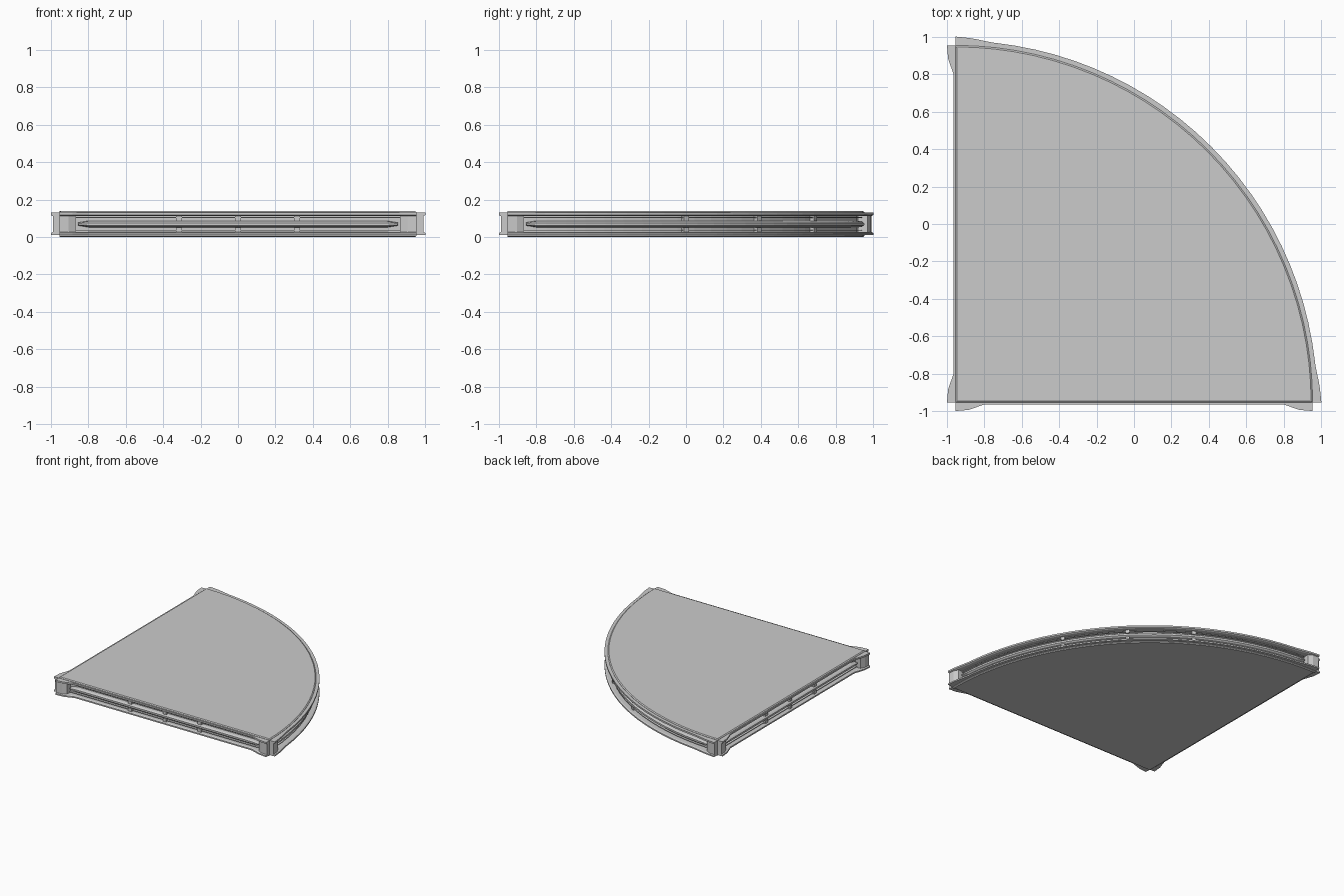
import bpy, bmesh, math

if "Cube" in bpy.data.objects:
    bpy.data.objects.remove(bpy.data.objects["Cube"])

C = 0.955          # half size of the straight-edged plate
R = 2 * C          # radius of the curved edge
ARC = R * math.pi / 2


# Each edge maps (distance along, offset outwards, height) to a point
def front(s, o, z):
    return (-C + s, -C - o, z)


def left(s, o, z):
    return (-C - o, C - s, z)


def curve(s, o, z):
    a = s / R
    return (-C + (R + o) * math.cos(a), -C + (R + o) * math.sin(a), z)


# name, mapping, length, rim offset, bracket offset, bracket taper end
EDGES = [("front", front, R, 0.010, 0.045, 0.155),
         ("left", left, R, 0.010, 0.045, 0.155),
         ("curved", curve, ARC, 0.025, 0.047, 0.20)]


def loft(name, rings):
    bm = bmesh.new()
    vs = [[bm.verts.new(p) for p in ring] for ring in rings]
    n = len(vs[0])
    for a, b in zip(vs, vs[1:]):
        for i in range(n):
            j = (i + 1) % n
            bm.faces.new((a[i], a[j], b[j], b[i]))
    bm.faces.new(vs[0])
    bm.faces.new(vs[-1])
    bmesh.ops.recalc_face_normals(bm, faces=bm.faces)
    me = bpy.data.meshes.new(name)
    bm.to_mesh(me)
    bm.free()
    ob = bpy.data.objects.new(name, me)
    bpy.context.collection.objects.link(ob)
    return ob


def outline(o, z, n=28):
    pts = [front(-o, o, z), front(R + o, o, z)]
    pts += [curve(ARC * i / n, o, z) for i in range(n + 1)]
    return pts + [left(-o, o, z)]


def stations(s0, s1, extra=(), step=0.11):
    n = max(1, math.ceil((s1 - s0) / step))
    return sorted([s0 + (s1 - s0) * i / n for i in range(n + 1)] + list(extra))


def bar(name, fn, s0, s1, profile):
    loft(name, [[fn(s, o, z) for o, z in profile] for s in stations(s0, s1)])


def rect(o0, o1, z0, z1):
    return [(o0, z0), (o1, z0), (o1, z1), (o0, z1)]


# Quarter-round body: bottom plate, recessed wall, top plate
loft("platform_body", [outline(o, z) for o, z in
     [(-0.008, 0), (0, 0.006), (0, 0.018), (-0.03, 0.018),
      (-0.03, 0.120), (0, 0.120), (0, 0.132), (-0.008, 0.138)]])

for name, fn, L, rim, peak, taper in EDGES:
    # Lips that flare out into the corner brackets
    def reach(s):
        d = min(s, L - s)
        if d <= 0.07:
            return peak - 0.006 * d / 0.07
        t = min(1, (d - 0.07) / (taper - 0.07))
        return (peak - 0.006) * (1 - t) + rim * t

    marks = (0.07, taper, L - taper, L - 0.07)
    for label, za, zb, zc in (("top", 0.130, 0.117, 0.112),
                              ("bottom", 0.010, 0.021, 0.026)):
        rings = []
        for s in stations(0, L, marks):
            r = reach(s)
            rings.append([fn(s, o, z) for o, z in
                          [(-0.02, za), (r, za), (r, zb), (r - 0.01, zc), (-0.04, zc)]])
        loft(f"{name}_{label}_lip", rings)

    # Solid end columns between the lips
    for label, flip in (("start", False), ("end", True)):
        rings = []
        for d, o in ((0, peak - 0.010), (0.05, peak - 0.013), (0.085, peak - 0.03)):
            s = L - d if flip else d
            rings.append([fn(s, q, z) for q, z in rect(-0.04, o, 0.022, 0.116)])
        loft(f"{name}_{label}_column", rings)

    # Ridged middle rail with pointed ends
    e = 0.10
    rings = []
    mid = [(-0.04, 0.050), (-0.008, 0.054), (0.002, 0.062),
           (0.002, 0.076), (-0.008, 0.084), (-0.04, 0.088)]
    for s in stations(e, L - e, (e + 0.06, L - e - 0.06)):
        k = min(1, 0.45 + 0.55 * min(s - e, L - e - s) / 0.06)
        rings.append([fn(s, o, 0.069 + (z - 0.069) * k) for o, z in mid])
    loft(f"{name}_middle_rail", rings)

    # Thin rails framing the two grooves
    for i, (z0, z1) in enumerate(((0.034, 0.038), (0.102, 0.106))):
        bar(f"{name}_thin_rail_{i}", fn, 0.09, L - 0.09, rect(-0.04, -0.012, z0, z1))

    # Small pegs bridging the grooves
    for i in range(-1, 2):
        s = L / 2 + i * L * 0.165
        for label, z0, z1 in (("low", 0.026, 0.052), ("high", 0.086, 0.112)):
            bar(f"{name}_{label}_peg_{i + 1}", fn, s - 0.015, s + 0.015,
                rect(-0.04, -0.004, z0, z1))
